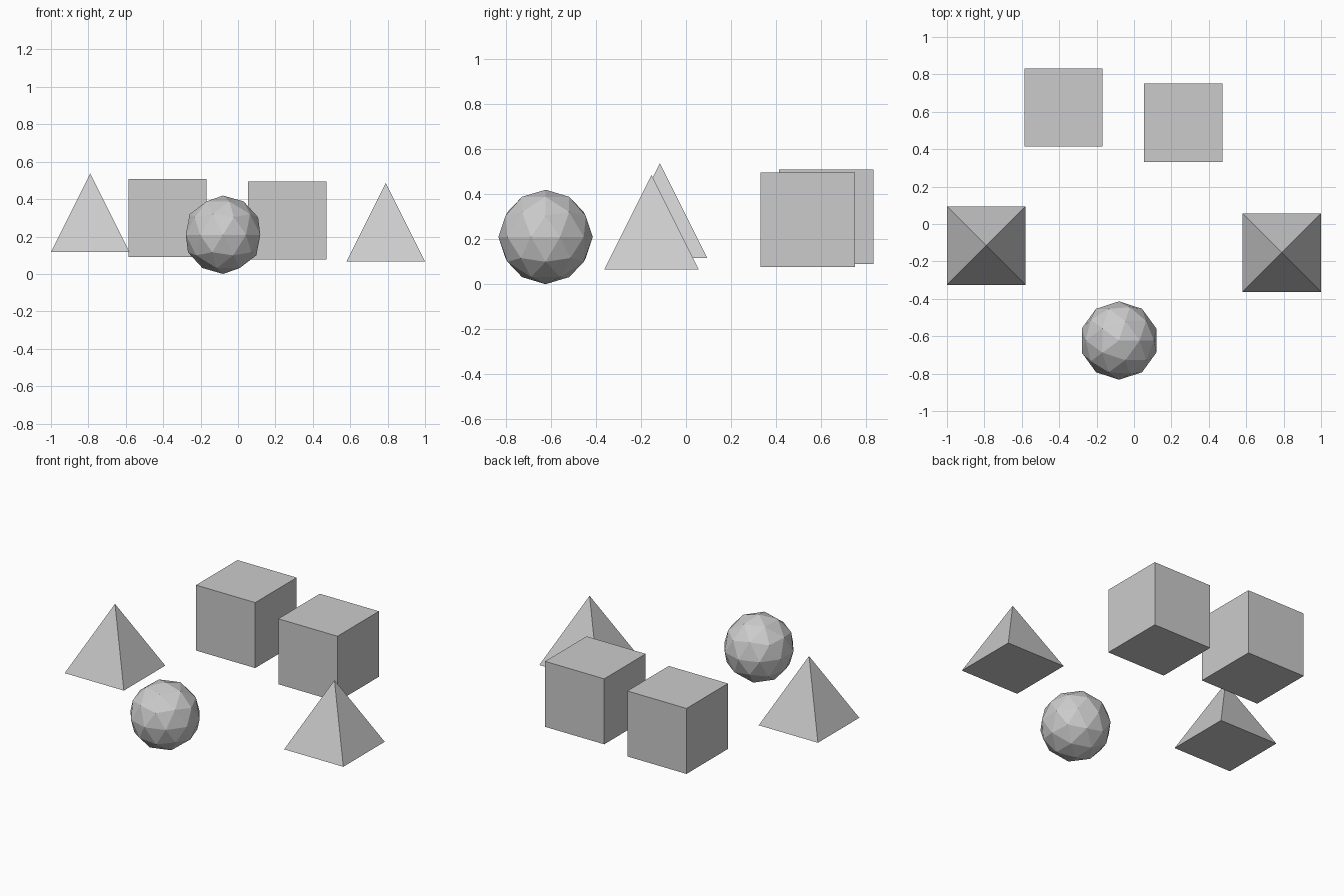
import bpy
import math

if "Cube" in bpy.data.objects:
    bpy.data.objects.remove(bpy.data.objects["Cube"])

S = 0.419  # common width of every solid


def name_part(name):
    bpy.context.object.name = name


def cube(name, center):
    bpy.ops.mesh.primitive_cube_add(size=S, location=center)
    name_part(name)


def pyramid(name, x, y, base_z):
    # Four-sided cone turned so that its base edges follow the axes
    bpy.ops.mesh.primitive_cone_add(
        vertices=4, radius1=S / math.sqrt(2), radius2=0, depth=S,
        location=(x, y, base_z + S / 2), rotation=(0, 0, math.pi / 4))
    bpy.ops.object.transform_apply(location=False, rotation=True, scale=False)
    name_part(name)


# Two cubes at the back
cube("left_cube", (-0.377, 0.623, 0.299))
cube("right_cube", (0.263, 0.541, 0.286))

# Pyramids on either side
pyramid("left_pyramid", -0.79, -0.116, 0.117)
pyramid("right_pyramid", 0.79, -0.153, 0.066)

# Faceted ball at the front
bpy.ops.mesh.primitive_ico_sphere_add(
    subdivisions=2, radius=S / 2, location=(-0.08, -0.623, S / 2))
name_part("faceted_ball")
